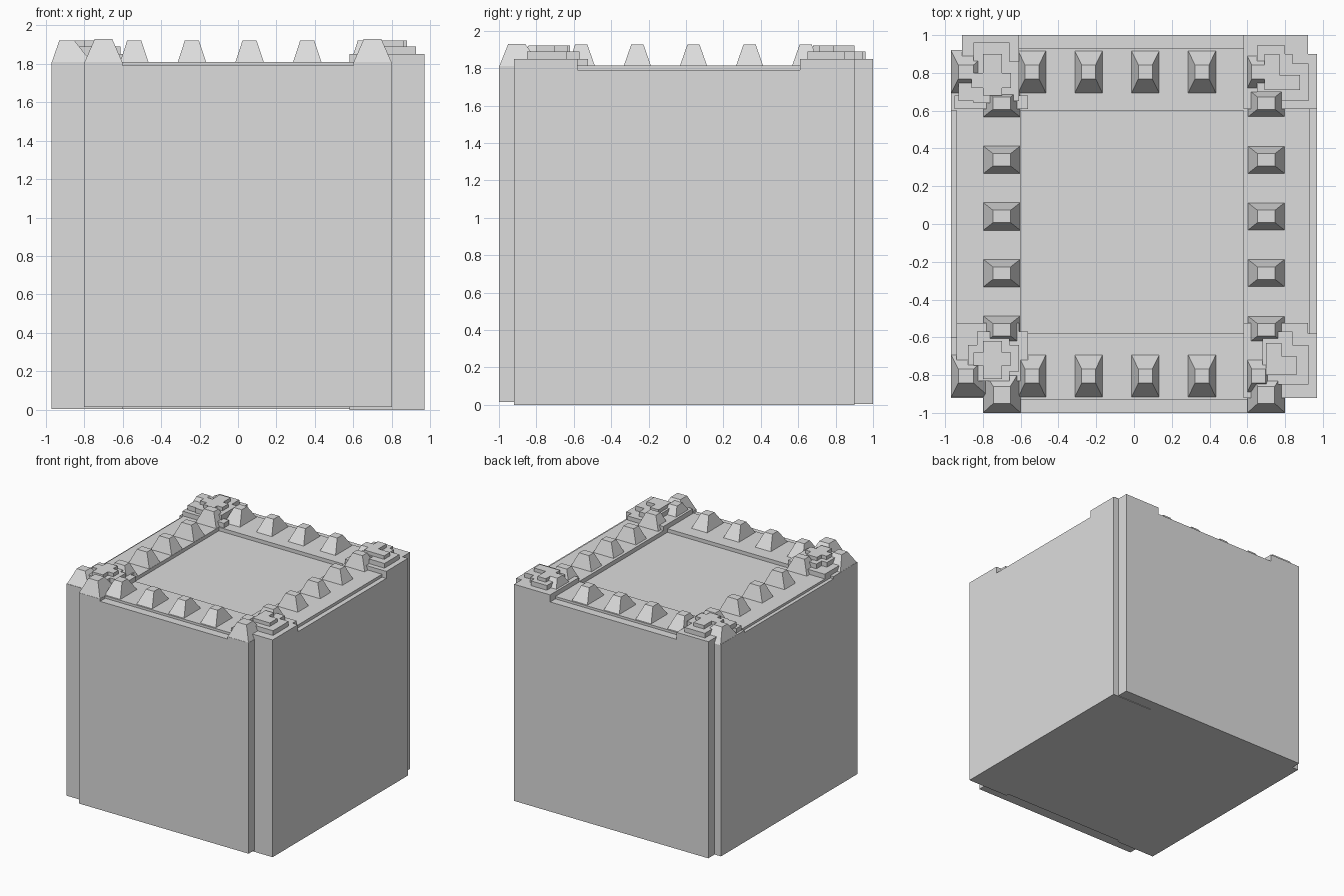
import bpy, bmesh

stone = bpy.data.materials.new("light grey")
stone.diffuse_color = (0.72, 0.72, 0.72, 1)


def frustum(bm, base, top, z0, z1):
    """Block whose base and top are (x0, x1, y0, y1) rectangles."""
    rings = []
    for (x0, x1, y0, y1), z in ((base, z0), (top, z1)):
        rings.append([bm.verts.new((x, y, z)) for x, y in
                      ((x0, y0), (x1, y0), (x1, y1), (x0, y1))])
    lo, hi = rings
    bm.faces.new(lo[::-1])
    bm.faces.new(hi)
    for i in range(4):
        j = (i + 1) % 4
        bm.faces.new((lo[i], lo[j], hi[j], hi[i]))


def make(name, parts):
    """One object from a list of (base, top, z0, z1) blocks."""
    bm = bmesh.new()
    for p in parts:
        frustum(bm, *p)
    me = bpy.data.meshes.new(name)
    bm.to_mesh(me)
    bm.free()
    me.materials.append(stone)
    ob = bpy.data.objects.new(name, me)
    bpy.context.collection.objects.link(ob)


def box(r, z0, z1):
    return (r, r, z0, z1)


# Solid core with the roof floor
make("core", [box((-0.9, 0.9, -0.9, 0.9), 0.005, 1.78)])

# Outer walls, each with a low outer lip and a higher inner rim
make("front_wall", [box((-0.8, 0.8, -1.0, -0.58), 0.015, 1.79),
                    box((-0.8, 0.8, -0.93, -0.58), 1.7, 1.81),
                    box((-0.8, -0.6, -1.0, -0.9), 1.7, 1.81),
                    box((0.6, 0.8, -1.0, -0.9), 1.7, 1.81)])
make("back_wall", [box((-0.91, 0.92, 0.6, 1.0), 0.005, 1.79),
                   box((-0.91, 0.92, 0.6, 0.93), 1.7, 1.81)])
make("left_wall", [box((-0.97, -0.6, -0.92, 0.915), 0.005, 1.79),
                   box((-0.94, -0.6, -0.92, 0.915), 1.7, 1.81),
                   box((-0.97, -0.6, -0.92, -0.6), 1.7, 1.81),
                   box((-0.97, -0.6, 0.6, 0.915), 1.7, 1.81)])
make("right_wall", [box((0.58, 0.97, -0.92, 0.9), 0.0, 1.79),
                    box((0.58, 0.93, -0.92, 0.9), 1.7, 1.815)])

# Teeth along the front and back rims
for name, y in (("front_teeth", -0.805), ("back_teeth", 0.805)):
    teeth = []
    for i in range(5):
        x = -0.54 + 0.3 * i
        teeth.append(((x - 0.075, x + 0.075, y - 0.115, y + 0.115),
                      (x - 0.037, x + 0.037, y - 0.037, y + 0.037), 1.805, 1.92))
    teeth.append(((-0.97, -0.76, y - 0.115, y + 0.115),
                  (-0.93, -0.85, y - 0.037, y + 0.037), 1.805, 1.92))
    make(name, teeth)

# Teeth along the left and right rims
for name, x in (("left_teeth", -0.7), ("right_teeth", 0.7)):
    teeth = []
    for i in range(5):
        y = -0.56 + 0.3 * i
        teeth.append(((x - 0.1, x + 0.1, y - 0.075, y + 0.075),
                      (x - 0.047, x + 0.047, y - 0.033, y + 0.033), 1.805, 1.925))
    teeth.append(((x - 0.1, x + 0.1, -1.0, -0.77),
                  (x - 0.045, x + 0.045, -0.95, -0.86), 1.805, 1.93))
    make(name, teeth)

# Stepped rubble stacks on the corners: base, middle and top layers
stacks = {
    "back_right_stack": (
        [(0.58, 0.92, 0.61, 1.0), (0.58, 0.97, 0.61, 0.9)],
        [(0.65, 0.8, 0.7, 0.945), (0.65, 0.84, 0.7, 0.9), (0.78, 0.925, 0.65, 0.85)],
        [(0.69, 0.77, 0.75, 0.9), (0.69, 0.88, 0.71, 0.79)]),
    "back_left_stack": (
        [(-0.91, -0.61, 0.61, 1.0), (-0.95, -0.56, 0.61, 0.68)],
        [(-0.85, -0.66, 0.64, 0.96), (-0.93, -0.61, 0.65, 0.86)],
        [(-0.8, -0.7, 0.68, 0.9), (-0.86, -0.65, 0.72, 0.8)]),
    "front_left_stack": (
        [(-0.94, -0.61, -0.8, -0.525), (-0.8, -0.56, -0.83, -0.57)],
        [(-0.83, -0.66, -0.83, -0.57), (-0.88, -0.61, -0.78, -0.64)],
        [(-0.8, -0.7, -0.82, -0.62), (-0.85, -0.65, -0.75, -0.68)]),
    "front_right_stack": (
        [(0.58, 0.97, -0.92, -0.58), (0.58, 0.92, -0.92, -0.525)],
        [(0.68, 0.84, -0.85, -0.57), (0.68, 0.925, -0.85, -0.64)],
        [(0.7, 0.78, -0.8, -0.63), (0.7, 0.86, -0.8, -0.7)]),
}
for name, layers in stacks.items():
    make(name, [box(r, z0, z1) for rects, (z0, z1) in
                zip(layers, ((1.75, 1.85), (1.85, 1.89), (1.89, 1.92))) for r in rects])
